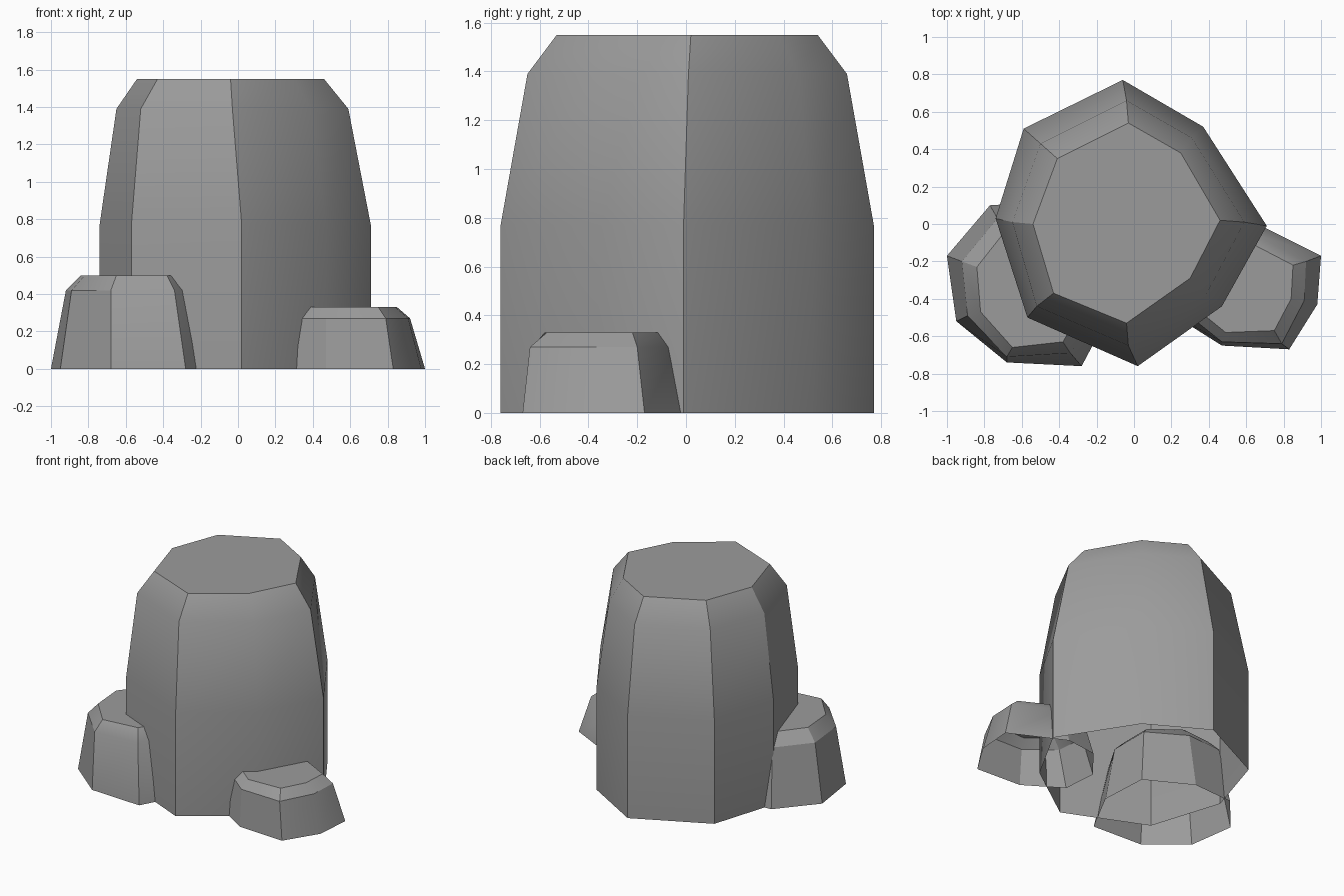
import bpy
import bmesh
import math

cube = bpy.data.objects.get("Cube")
if cube:
    bpy.data.objects.remove(cube, do_unlink=True)

GREY = (0.33, 0.33, 0.33, 1.0)
stone = bpy.data.materials.new("stone_grey")
stone.use_nodes = True
stone.diffuse_color = GREY
bsdf = next(n for n in stone.node_tree.nodes if n.type == 'BSDF_PRINCIPLED')
bsdf.inputs["Base Color"].default_value = GREY
bsdf.inputs["Roughness"].default_value = 0.9


def rock(name, rings):
    """Loft (height, outline) rings into a rock with a flat top and open base."""
    bm = bmesh.new()
    loops = [[bm.verts.new((x, y, z)) for x, y in outline] for z, outline in rings]
    for low, high in zip(loops, loops[1:]):
        n = len(low)
        for i in range(n):
            j = (i + 1) % n
            bm.faces.new((low[i], low[j], high[j], high[i]))
    bm.faces.new(loops[-1])
    bm.normal_update()
    mesh = bpy.data.meshes.new(name)
    bm.to_mesh(mesh)
    bm.free()
    mesh.materials.append(stone)
    obj = bpy.data.objects.new(name, mesh)
    bpy.context.collection.objects.link(obj)
    bpy.ops.object.select_all(action='DESELECT')
    obj.select_set(True)
    bpy.context.view_layer.objects.active = obj
    bpy.ops.object.shade_smooth_by_angle(angle=math.radians(30))
    return obj


# Tall central rock: straight foot, tapered body, bevelled crown
foot = [(0.71, -0.01), (0.37, 0.52), (-0.06, 0.77), (-0.59, 0.51),
        (-0.74, 0.03), (-0.57, -0.50), (0.02, -0.76), (0.47, -0.44)]
shoulder = [(0.59, 0.01), (0.31, 0.46), (-0.04, 0.66), (-0.50, 0.43),
            (-0.65, 0.01), (-0.52, -0.44), (-0.03, -0.65), (0.39, -0.37)]
crown = [(0.46, 0.02), (0.25, 0.38), (-0.03, 0.54), (-0.41, 0.35),
         (-0.54, 0.00), (-0.43, -0.37), (-0.04, -0.53), (0.30, -0.29)]
rock("tall_rock", [(0, foot), (0.77, foot), (1.39, shoulder), (1.55, crown)])

# Medium rock on the -x side
foot = [(-0.10, -0.42), (-0.12, -0.06), (-0.45, 0.12), (-0.77, 0.10),
        (-1.00, -0.17), (-0.95, -0.52), (-0.68, -0.74), (-0.28, -0.76)]
shoulder = [(-0.18, -0.42), (-0.18, -0.11), (-0.45, 0.05), (-0.73, 0.03),
            (-0.92, -0.20), (-0.89, -0.49), (-0.68, -0.71), (-0.34, -0.69)]
crown = [(-0.26, -0.42), (-0.26, -0.17), (-0.46, -0.02), (-0.69, -0.04),
         (-0.84, -0.23), (-0.82, -0.47), (-0.65, -0.66), (-0.38, -0.63)]
rock("medium_rock", [(0, foot), (0.42, shoulder), (0.50, crown)])

# Low rock on the +x side
foot = [(1.00, -0.17), (0.60, 0.03), (0.36, 0.00), (0.18, -0.22),
        (0.20, -0.48), (0.47, -0.65), (0.83, -0.67), (0.98, -0.43)]
shoulder = [(0.92, -0.20), (0.61, -0.04), (0.40, -0.06), (0.25, -0.25),
            (0.27, -0.47), (0.47, -0.63), (0.79, -0.64), (0.91, -0.41)]
crown = [(0.85, -0.22), (0.62, -0.10), (0.43, -0.11), (0.32, -0.27),
         (0.33, -0.45), (0.49, -0.58), (0.75, -0.57), (0.84, -0.40)]
rock("low_rock", [(0, foot), (0.27, shoulder), (0.33, crown)])
